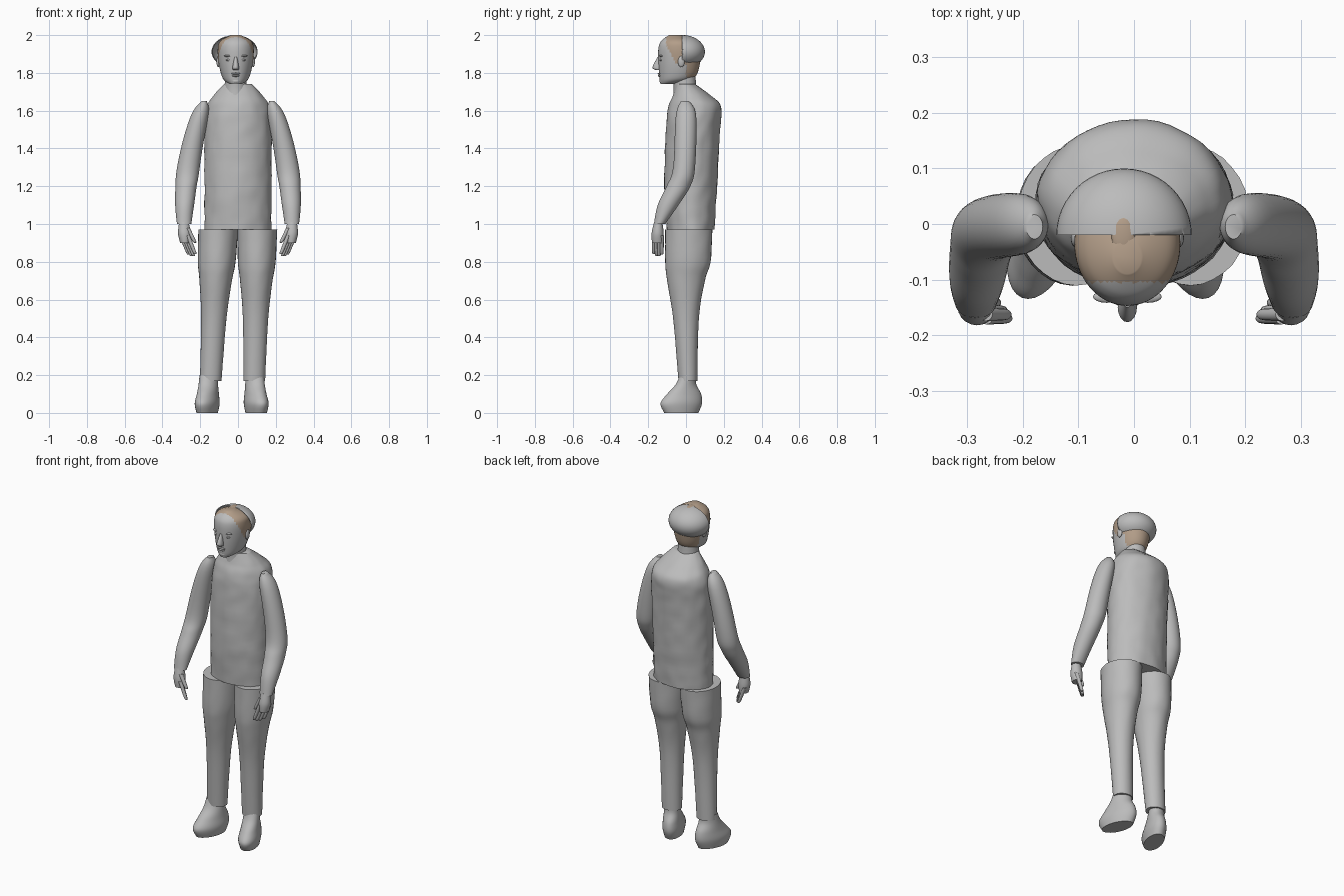
import bpy, bmesh, math
from mathutils import Vector, noise

default = bpy.data.objects.get("Cube")
if default:
    bpy.data.objects.remove(default)


def make_material(name, colour):
    material = bpy.data.materials.new(name)
    material.use_nodes = True
    material.diffuse_color = colour
    material.node_tree.nodes["Principled BSDF"].inputs["Base Color"].default_value = colour
    return material


GREY = make_material("plain grey", (.5, .5, .5, 1))
TAN = make_material("tan hair", (.45, .34, .25, 1))


def finish(name, bm):
    """Turn a bmesh into a smooth shaded object."""
    bmesh.ops.recalc_face_normals(bm, faces=bm.faces)
    mesh = bpy.data.meshes.new(name)
    bm.to_mesh(mesh)
    bm.free()
    mesh.materials.append(GREY)
    mesh.materials.append(TAN)
    obj = bpy.data.objects.new(name, mesh)
    bpy.context.collection.objects.link(obj)
    bpy.ops.object.select_all(action='DESELECT')
    obj.select_set(True)
    bpy.context.view_layer.objects.active = obj
    bpy.ops.object.shade_smooth_by_angle(angle=math.radians(50))
    return obj


def spline(before, start, end, after, t):
    """Cubic Hermite blend from start to end."""
    leave, arrive = (end - before) / 2, (after - start) / 2
    ease = t * t * (3 - 2 * t)
    return start + (end - start) * ease + t * (1 - t) * (leave * (1 - t) - arrive * t)


def loft(name, sections, axis, segments=32, steps=6, splay=0, lumps=0, rule=None):
    """Skin oval rings (height, depth centre, half width, half depth) along axis(height)."""
    last = len(sections) - 1
    rows = []
    for i in range(last):
        near = [sections[min(max(k, 0), last)] for k in range(i - 1, i + 3)]
        rows += [[spline(*values, step / steps) for values in zip(*near)] for step in range(steps)]
    rows.append(sections[last])
    bm = bmesh.new()
    rings = []
    for z, middle, width, depth in rows:
        ring = []
        for k in range(segments):
            angle = math.tau * k / segments
            across, along = math.cos(angle), math.sin(angle)
            bump = 1 + lumps * noise.noise(Vector((across * 3, along * 3, z * 14)))
            y = middle + along * depth * bump
            x = axis(z) + across * width * bump - splay * y
            ring.append(bm.verts.new((x, y, z)))
        rings.append(ring)
    for low, high in zip(rings, rings[1:]):
        for k in range(segments):
            bm.faces.new((low[k - 1], low[k], high[k], high[k - 1]))
    bm.faces.new(rings[0])
    bm.faces.new(rings[-1])
    if rule:
        for face in bm.faces:
            face.material_index = int(rule(face.calc_center_median()))
    return finish(name, bm)


def ball(name, centre, size):
    bm = bmesh.new()
    bmesh.ops.create_uvsphere(bm, u_segments=16, v_segments=10, radius=1)
    bmesh.ops.scale(bm, vec=size, verts=bm.verts)
    bmesh.ops.translate(bm, vec=centre, verts=bm.verts)
    return finish(name, bm)


def digit(name, tip, length, y, radius, axis):
    """Tapered finger or thumb with a rounded tip."""
    loft(name, [(tip, y, radius / 3, radius / 3),
                (tip + radius, y, radius * .85, radius * .85),
                (tip + length, y, radius, radius)], axis, segments=12, steps=4)


# Shirt body with rounded shoulders
loft("torso", [(.97, .025, .177, .125), (1.2, .025, .177, .14), (1.5, .037, .177, .143),
               (1.62, .047, .165, .14), (1.68, .03, .13, .1), (1.74, 0, .075, .05)],
     lambda z: 0, segments=48, steps=10, lumps=.03)

# Profiles shared by both sides of the body
LEG = [(.17, .01, .057, .05), (.5, 0, .067, .068), (.7, 0, .086, .1),
       (.8, .01, .1, .12), (.97, .015, .105, .125)]
SHOE = [(0, -.025, .052, .09), (.05, -.025, .06, .11), (.1, -.01, .054, .09),
        (.15, 0, .05, .055), (.2, .01, .048, .042)]
ARM = [(1, -.14, .038, .03), (1.1, -.095, .05, .055), (1.2, -.04, .056, .063),
       (1.3, -.01, .06, .058), (1.57, 0, .047, .054), (1.65, -.005, .015, .022)]
PALM = [(.9, -.15, .025, .03), (.95, -.15, .034, .032), (1.01, -.147, .025, .022)]

for label, side in (("right", -1), ("left", 1)):
    stance = .05 if side < 0 else -.02
    ankle = .157 if side < 0 else .09
    # Trouser leg, leaning a little with the stance
    loft(label + "_leg", LEG, lambda z: side * (.103 + stance * (1 - z)), lumps=.015)
    # Shoe, toe turned outward
    loft(label + "_shoe", SHOE, lambda z: side * ankle, splay=side / 4)
    # Sleeve, curving outward from the shoulder and forward at the elbow
    loft(label + "_arm", ARM, lambda z: side * (.285 - (z - 1) ** 2 / 4))
    # Hand with four fingers and a thumb
    loft(label + "_palm", PALM, lambda z: side * (.286 - (1 - z) / 20), segments=20)
    for i in range(4):
        knuckle = .262 + .012 * i
        digit(f"{label}_finger_{i + 1}", .84 - .01 * math.sin(i), .1, -.17 + .014 * i, .011,
              lambda z: side * (knuckle - (.93 - z) * .4))
    digit(label + "_thumb", .9, .08, -.163, .012, lambda z: side * (.227 + (z - .9) / 2))


# Head, with hair on the crown, temples and nape
def is_hair(point):
    crown = point.z > 1.85 and point.y > -.105 + max(0, 1.95 - point.z) / 2
    nape = point.z > 1.775 and point.y > 0
    return crown or nape


MIDDLE = -.012
loft("neck", [(1.66, 0, .07, .07), (1.72, -.005, .06, .06), (1.8, -.01, .055, .06)],
     lambda z: MIDDLE)
loft("head", [(1.74, -.1, .03, .035), (1.77, -.05, .068, .09), (1.85, -.036, .09, .11),
              (1.93, -.036, .095, .11), (1.97, -.04, .08, .09), (2, -.06, .025, .03)],
     lambda z: MIDDLE, segments=64, steps=10, rule=is_hair)

# Facial features
loft("nose", [(1.815, -.145, .015, .015), (1.83, -.15, .017, .027), (1.885, -.14, .007, .01)],
     lambda z: MIDDLE, segments=16)
ball("upper_lip", (MIDDLE, -.14, 1.796), (.024, .01, .005))
ball("lower_lip", (MIDDLE, -.138, 1.785), (.02, .011, .006))
ball("chin", (MIDDLE, -.126, 1.757), (.024, .014, .015))
for label, side in (("right", -1), ("left", 1)):
    ball(label + "_eye", (MIDDLE + side * .037, -.132, 1.868), (.014, .008, .006))
    ball(label + "_brow", (MIDDLE + side * .037, -.131, 1.89), (.025, .011, .006))
    ball(label + "_ear", (MIDDLE + side * .092, -.025, 1.86), (.01, .018, .03))

# Half dome shell around the back of the head
bm = bmesh.new()
bmesh.ops.create_uvsphere(bm, u_segments=48, v_segments=24, radius=1)
bmesh.ops.bisect_plane(bm, geom=bm.verts[:] + bm.edges[:] + bm.faces[:],
                       plane_co=(0, 0, 0), plane_no=(0, -1, 0), clear_outer=True)
bmesh.ops.scale(bm, vec=(.122, .12, .088), verts=bm.verts)
bmesh.ops.translate(bm, vec=(-.018, -.02, 1.912), verts=bm.verts)
shell = finish("head_dome", bm).modifiers.new("thickness", 'SOLIDIFY')
shell.thickness = .004

# Tongue of hair lying over the crown of the dome
tongue = ball("hair_tongue", (-.019, -.02, 1.994), (.022, .035, .007))
tongue.data.materials[0] = TAN
